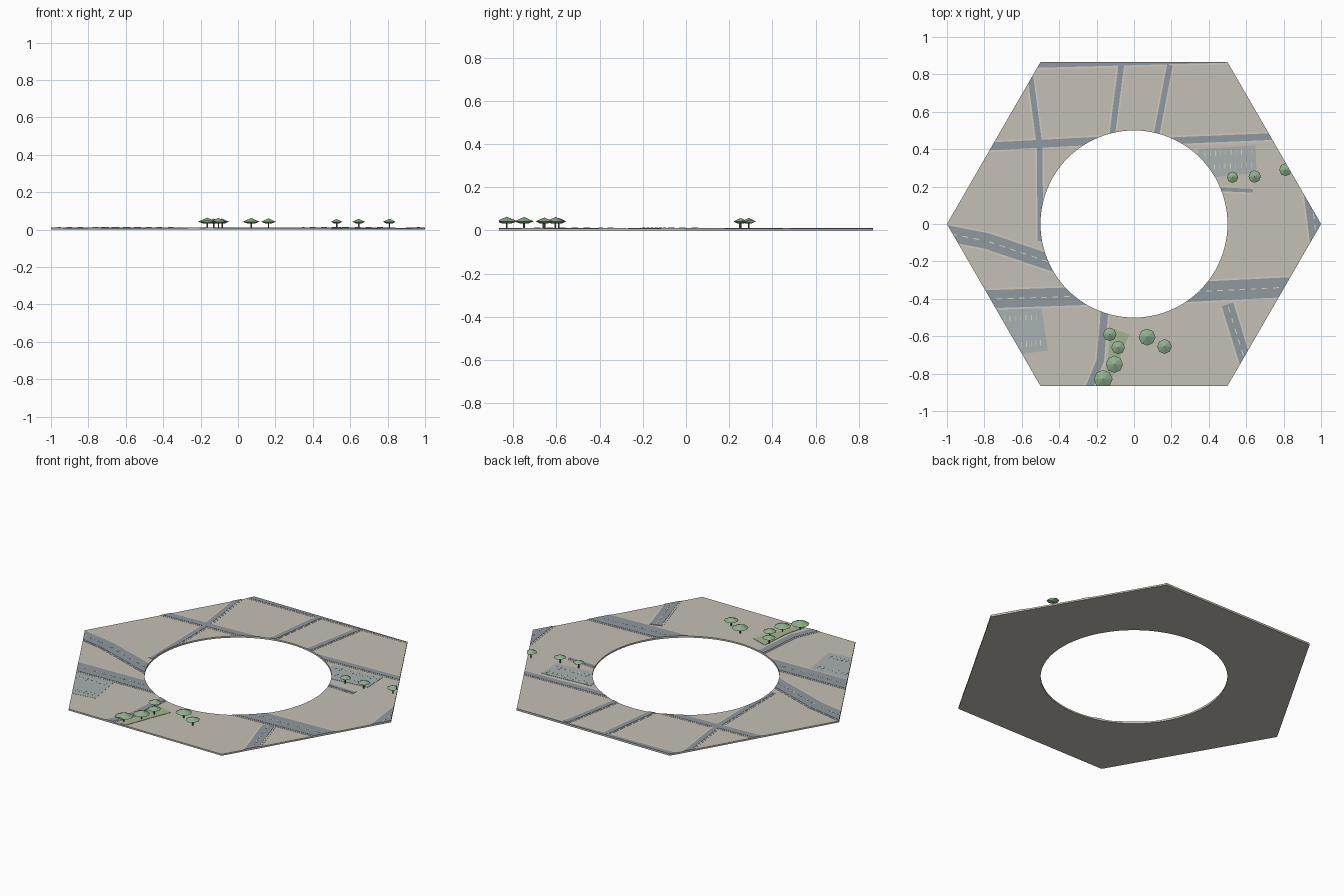
import bpy, bmesh
from math import sin, cos, pi
from mathutils import Vector

if "Cube" in bpy.data.objects:
    bpy.data.objects.remove(bpy.data.objects["Cube"])

TOP = 0.009


def material(name, rgb):
    m = bpy.data.materials.new(name)
    m.diffuse_color = (*rgb, 1)
    m.use_nodes = True
    m.node_tree.nodes["Principled BSDF"].inputs["Base Color"].default_value = m.diffuse_color
    return m


LAND = material("land", (0.56, 0.53, 0.46))
KERB = material("kerb", (0.62, 0.60, 0.54))
ROAD = material("road", (0.28, 0.32, 0.35))
LOT = material("lot", (0.39, 0.44, 0.44))
MARK = material("marking", (0.68, 0.68, 0.55))
GRASS = material("grass", (0.38, 0.46, 0.28))
LEAF = material("leaf", (0.28, 0.43, 0.27))
TRUNK = material("trunk", (0.16, 0.11, 0.07))


def ngon(n, r, x=0, y=0):
    return [(x + r * cos(2 * pi * i / n), y + r * sin(2 * pi * i / n)) for i in range(n)]


def finish(name, bm, mat=None):
    bmesh.ops.recalc_face_normals(bm, faces=bm.faces)
    me = bpy.data.meshes.new(name)
    bm.to_mesh(me)
    bm.free()
    ob = bpy.data.objects.new(name, me)
    bpy.context.collection.objects.link(ob)
    if mat:
        me.materials.append(mat)
    return ob


def prisms(name, polys, z0, z1, mat=None):
    bm = bmesh.new()
    for poly in polys:
        f = bm.faces.new([bm.verts.new((x, y, z0)) for x, y in poly])
        up = bmesh.ops.extrude_face_region(bm, geom=[f])["geom"]
        bmesh.ops.translate(bm, vec=(0, 0, z1 - z0),
                            verts=[v for v in up if isinstance(v, bmesh.types.BMVert)])
    return finish(name, bm, mat)


# Helpers that trim every part to the tile outline and the round opening
hexagon = prisms("outline_cutter", [ngon(6, 1)], -1, 1)
hole = prisms("opening_cutter", [ngon(96, 0.5)], -1, 1)
hexagon.hide_render = hole.hide_render = True


def clip(ob):
    for cutter, op in ((hexagon, 'INTERSECT'), (hole, 'DIFFERENCE')):
        m = ob.modifiers.new("trim", 'BOOLEAN')
        m.object, m.operation, m.solver = cutter, op, 'EXACT'
    dg = bpy.context.evaluated_depsgraph_get()
    me = bpy.data.meshes.new_from_object(ob.evaluated_get(dg))
    mat = ob.data.materials[0]
    ob.modifiers.clear()
    ob.data = me
    me.materials.clear()
    me.materials.append(mat)
    return ob


def strip(pts, w):
    """Outline of a path of constant width with mitred bends."""
    p = [Vector(q) for q in pts]
    left, right = [], []
    for i, q in enumerate(p):
        d = [(b - a).normalized() for a, b in zip(p[max(i - 1, 0):i + 2], p[max(i - 1, 0) + 1:i + 2])]
        t = sum(d, Vector((0, 0))).normalized()
        n = Vector((-t.y, t.x)) * (w / 2 / t.dot(d[0]))
        left.append(tuple(q + n))
        right.append(tuple(q - n))
    return left + right[::-1]


def dashes(pts, step=0.06, length=0.03):
    out = []
    for a, b in zip(pts, pts[1:]):
        a, b = Vector(a), Vector(b)
        t = (b - a).normalized()
        for k in range(int((b - a).length / step)):
            s = a + t * (k * step + 0.015)
            out.append(strip([s, s + t * length], 0.005))
    return out


# Ground slab
clip(prisms("ground", [ngon(6, 1)], 0, TOP, LAND))

# Roads: path, width, centre dashes
roads = {
    "north_road": ([(-0.6, 0.85), (0.6, 0.882)], 0.034, False),
    "west_lane": ([(-0.555, 0.80), (-0.505, 0.42), (-0.5, -0.09)], 0.03, False),
    "northwest_street": ([(-0.85, 0.411), (-0.15, 0.447)], 0.042, False),
    "north_lane_a": ([(-0.068, 0.85), (-0.12, 0.45)], 0.03, False),
    "north_lane_b": ([(0.192, 0.85), (0.115, 0.45)], 0.03, False),
    "northeast_street": ([(0.15, 0.443), (0.80, 0.47)], 0.036, False),
    "lot_lane": ([(0.44, 0.186), (0.637, 0.178)], 0.02, False),
    "east_road": ([(0.935, 0.25), (0.985, -0.15)], 0.075, True),
    "west_avenue": ([(-1.05, -0.04), (-0.79, -0.09), (-0.40, -0.222)], 0.085, True),
    "southwest_avenue": ([(-0.87, -0.405), (-0.2, -0.383)], 0.097, True),
    "southeast_avenue": ([(0.25, -0.366), (0.92, -0.333)], 0.105, True),
    "southeast_road": ([(0.5, -0.43), (0.615, -0.80)], 0.065, True),
    "south_lane": ([(-0.155, -0.44), (-0.18, -0.73), (-0.25, -0.90)], 0.04, False),
}
for i, (name, (pts, w, dashed)) in enumerate(roads.items()):
    e = i * 0.00005
    clip(prisms(name + "_kerb", [strip(pts, w + 0.018)], TOP - 0.001, TOP + 0.001 + e, KERB))
    clip(prisms(name, [strip(pts, w)], TOP - 0.001, TOP + 0.0025 + e, ROAD))
    if dashed:
        clip(prisms(name + "_dashes", dashes(pts), TOP, TOP + 0.0035 + e, MARK))


# Parking lots with rows of bay lines
def bay_lines(x0, x1, y, slope, count, length=0.028):
    out = []
    for k in range(count):
        x = x0 + (x1 - x0) * k / (count - 1)
        yy = y + slope * (x - x0)
        out.append(strip([(x, yy - length / 2), (x, yy + length / 2)], 0.004))
    return out


clip(prisms("east_lot", [[(0.345, 0.40), (0.65, 0.42), (0.655, 0.275), (0.34, 0.24)]],
            TOP - 0.001, TOP + 0.0016, LOT))
clip(prisms("east_lot_bays", bay_lines(0.38, 0.63, 0.375, 0.06, 10) + bay_lines(0.43, 0.63, 0.305, 0.06, 8),
            TOP, TOP + 0.0024, MARK))
clip(prisms("southwest_lot", [[(-0.80, -0.45), (-0.495, -0.45), (-0.46, -0.675), (-0.63, -0.70)]],
            TOP - 0.001, TOP + 0.0008, LOT))
clip(prisms("southwest_lot_bays", bay_lines(-0.72, -0.52, -0.51, 0.06, 8) + bay_lines(-0.6, -0.5, -0.645, 0.1, 5),
            TOP, TOP + 0.0016, MARK))

# Grass patch
clip(prisms("grass_patch", [[(-0.125, -0.555), (-0.025, -0.59), (-0.07, -0.70),
                             (-0.13, -0.86), (-0.17, -0.86), (-0.14, -0.74)]],
            TOP - 0.001, TOP + 0.002, GRASS))


# Trees: thin trunk and flat faceted crown
def tree(i, x, y, r):
    prisms(f"tree_trunk_{i}", [ngon(5, 0.004, x, y)], TOP - 0.001, 0.04, TRUNK)
    bm = bmesh.new()
    rings = [[bm.verts.new((a, b, z)) for a, b in ngon(8, s, x, y)]
             for s, z in ((r * 0.45, 0.033), (r, 0.042))]
    bm.faces.new(rings[0])
    apex = bm.verts.new((x, y, 0.046 + r * 0.36))
    for k in range(8):
        j = (k + 1) % 8
        bm.faces.new((rings[0][k], rings[0][j], rings[1][j], rings[1][k]))
        bm.faces.new((rings[1][k], rings[1][j], apex))
    clip(finish(f"tree_crown_{i}", bm, LEAF))


for i, t in enumerate([(-0.13, -0.59, 0.036), (-0.085, -0.66, 0.036), (-0.105, -0.75, 0.046),
                       (-0.165, -0.83, 0.050), (0.07, -0.605, 0.045), (0.163, -0.655, 0.039),
                       (0.527, 0.25, 0.030), (0.645, 0.254, 0.033), (0.81, 0.29, 0.034)]):
    tree(i, *t)

for cutter in (hexagon, hole):
    bpy.data.objects.remove(cutter)
